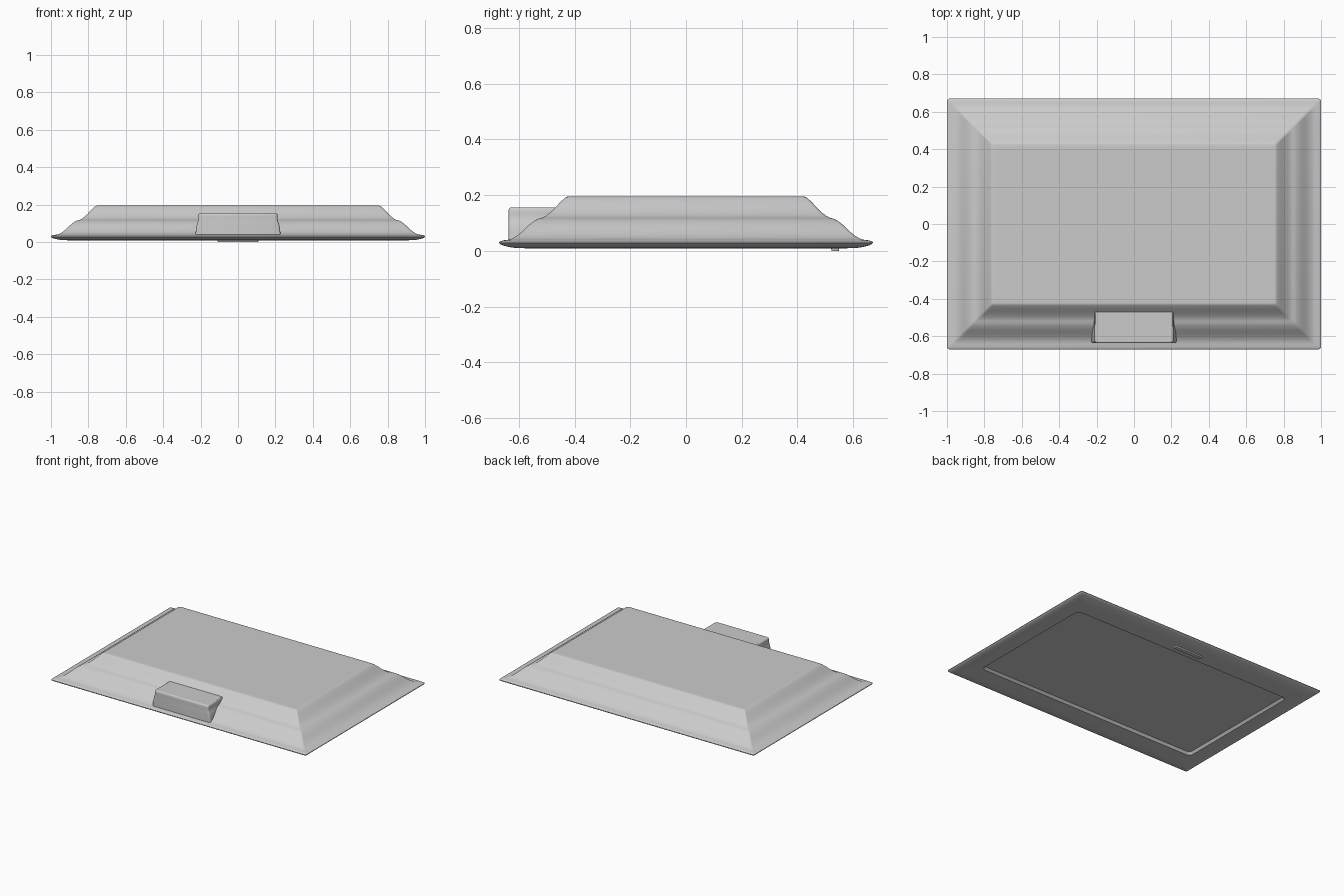
import bpy, bmesh
from math import cos, sin, pi

cube = bpy.data.objects.get("Cube")
if cube:
    bpy.data.objects.remove(cube)

HALF_X, HALF_Y = 1.0, 0.67


def ring(hx, hy, z, r, cy=0.0, steps=3):
    """Rounded rectangle, counter-clockwise seen from above."""
    pts = []
    for q, (sx, sy) in enumerate([(1, 1), (-1, 1), (-1, -1), (1, -1)]):
        for i in range(steps + 1):
            a = (q + i / steps) * pi / 2
            pts.append((sx * (hx - r) + r * cos(a), cy + sy * (hy - r) + r * sin(a), z))
    return pts


def loft(name, rings, cap_start=True, cap_end=True):
    """Skin a stack of rings, with optional end caps."""
    bm = bmesh.new()
    loops = [[bm.verts.new(p) for p in pts] for pts in rings]
    n = len(loops[0])
    for low, high in zip(loops, loops[1:]):
        for i in range(n):
            j = (i + 1) % n
            bm.faces.new((low[i], low[j], high[j], high[i]))
    if cap_start:
        bm.faces.new(loops[0][::-1])
    if cap_end:
        bm.faces.new(loops[-1])
    mesh = bpy.data.meshes.new(name)
    bm.to_mesh(mesh)
    bm.free()
    obj = bpy.data.objects.new(name, mesh)
    bpy.context.collection.objects.link(obj)
    bpy.ops.object.select_all(action="DESELECT")
    obj.select_set(True)
    bpy.context.view_layer.objects.active = obj
    bpy.ops.object.shade_smooth_by_angle(angle=0.6)
    return obj


def soften(points, rounds=2):
    """Corner cutting that keeps both end points."""
    for _ in range(rounds):
        cut = [points[0]]
        for a, b in zip(points, points[1:]):
            cut.append(tuple(u * 0.75 + v * 0.25 for u, v in zip(a, b)))
            cut.append(tuple(u * 0.25 + v * 0.75 for u, v in zip(a, b)))
        points = cut + [points[-1]]
    return points


# Housing: bezel, thin rim and stepped back, as (inset, height)
profile = soften([(0.09, 0.009), (0.05, 0.01), (0.0, 0.022), (0.0, 0.036),
                  (0.055, 0.042), (0.125, 0.112), (0.17, 0.122),
                  (0.235, 0.192), (0.25, 0.195), (0.28, 0.195)])
screen_hx, screen_hy = 0.87, 0.48
opening = [ring(screen_hx - 0.015, screen_hy - 0.015, 0.026, 0.02),
           ring(screen_hx - 0.004, screen_hy - 0.004, 0.014, 0.026),
           ring(screen_hx, screen_hy, 0.009, 0.03)]
shell = [ring(HALF_X - d, HALF_Y - d, z, 0.012) for d, z in profile]
loft("housing", opening + shell, cap_start=False)

# Screen panel set into the bezel
loft("screen", [ring(screen_hx - 0.013, screen_hy - 0.013, z, 0.02) for z in (0.025, 0.03)])

# Connector box on the back, flared where it meets the housing
box_profile = soften([(0.228, 0.034), (0.222, 0.09), (0.211, 0.118),
                      (0.211, 0.155), (0.195, 0.155)], 2)
box = []
for hx, z in box_profile:
    front = -0.637 + max(0, 0.211 - hx)
    back = -0.43
    box.append(ring(hx, (back - front) / 2, z, 0.012, (front + back) / 2))
loft("connector_box", box)

# Plain nameplate on the bezel
loft("nameplate", [ring(0.108, 0.013, 0.0, 0.004, 0.535),
                   ring(0.11, 0.015, 0.012, 0.004, 0.535)])
